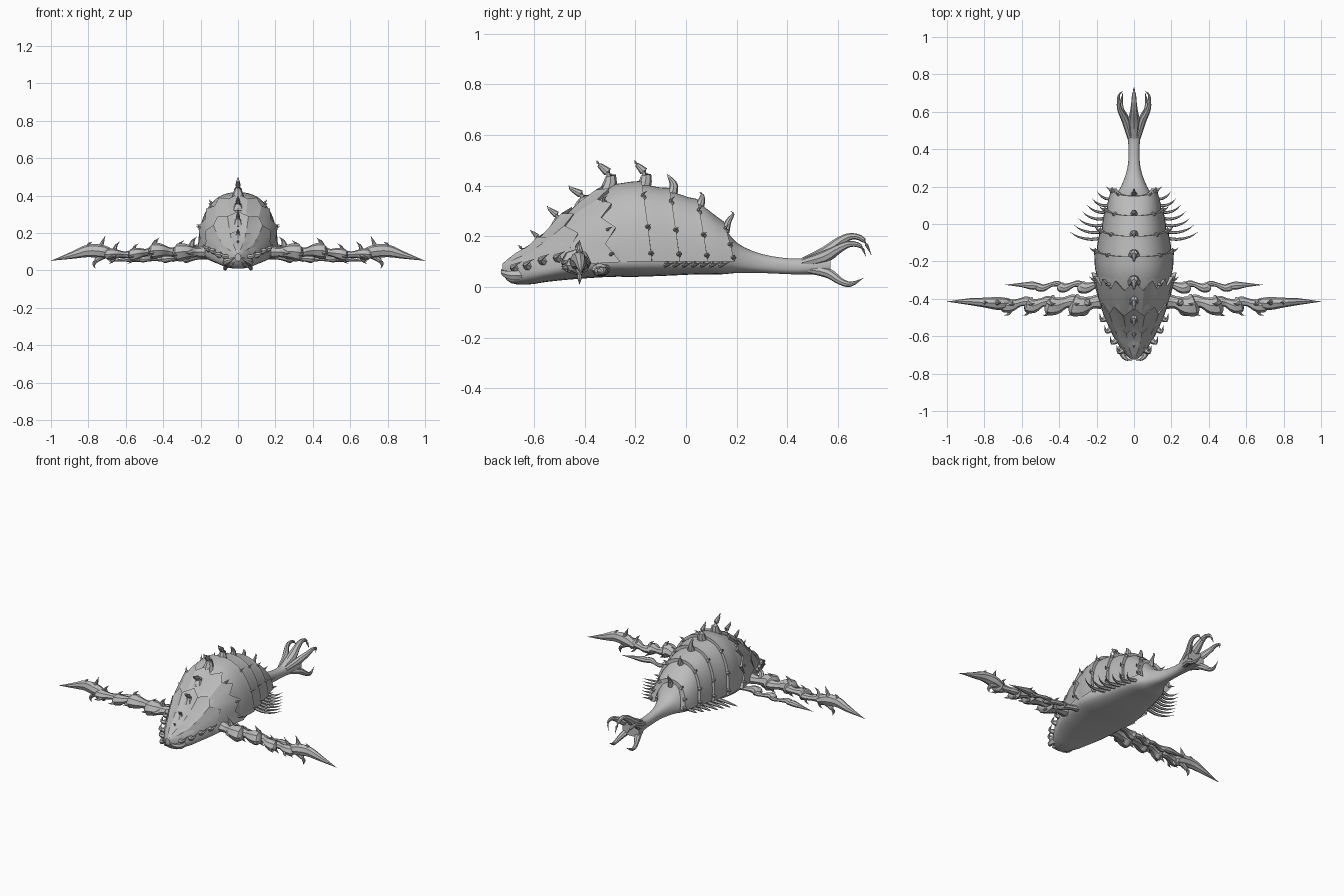
import bpy, bmesh, math
from mathutils import Vector

if "Cube" in bpy.data.objects:
    bpy.data.objects.remove(bpy.data.objects["Cube"])

mat = bpy.data.materials.new("stone grey")
mat.diffuse_color = (0.5, 0.5, 0.5, 1)
mat.use_nodes = True
mat.node_tree.nodes["Principled BSDF"].inputs["Base Color"].default_value = mat.diffuse_color


def finish(name, bm, angle=35):
    bmesh.ops.recalc_face_normals(bm, faces=bm.faces)
    me = bpy.data.meshes.new(name)
    bm.to_mesh(me)
    bm.free()
    ob = bpy.data.objects.new(name, me)
    bpy.context.collection.objects.link(ob)
    me.materials.append(mat)
    bpy.ops.object.select_all(action='DESELECT')
    ob.select_set(True)
    bpy.context.view_layer.objects.active = ob
    bpy.ops.object.shade_smooth_by_angle(angle=math.radians(angle))
    return ob


def skin(bm, rings, closed=True, caps=True):
    vs = [[bm.verts.new(p) for p in r] for r in rings]
    n = len(vs[0])
    for a, b in zip(vs, vs[1:]):
        for i in range(n if closed else n - 1):
            j = (i + 1) % n
            bm.faces.new((a[i], a[j], b[j], b[i]))
    if caps:
        bm.faces.new(vs[0])
        bm.faces.new(vs[-1])


def spline(rows, steps):
    # Catmull-Rom through rows of any width
    out = []
    for i in range(len(rows) - 1):
        p0, p1, p2 = rows[max(i - 1, 0)], rows[i], rows[i + 1]
        p3 = rows[min(i + 2, len(rows) - 1)]
        for s in range(steps):
            t = s / steps
            out.append([0.5 * (2 * b + (c - a) * t + (2 * a - 5 * b + 4 * c - d) * t * t
                        + (3 * b - a - 3 * c + d) * t ** 3) for a, b, c, d in zip(p0, p1, p2, p3)])
    return out + [list(rows[-1])]


def tubes(name, paths, mirror=True, n=8, steps=3, angle=35):
    # each path point: x, y, z, sideways radius, upward radius
    bm = bmesh.new()
    for path in paths:
        pts = spline(path, steps)
        for sx in ((1, -1) if mirror else (1,)):
            rings = []
            for i, p in enumerate(pts):
                a, b = pts[max(i - 1, 0)], pts[min(i + 1, len(pts) - 1)]
                d = (Vector(b[:3]) - Vector(a[:3])).normalized()
                ref = Vector((0, 0, 1)) if abs(d.z) < 0.8 else Vector((0, -1, 0))
                side = d.cross(ref).normalized()
                up = side.cross(d)
                ring = []
                for k in range(n):
                    t = math.tau * k / n
                    v = (Vector(p[:3]) + side * math.cos(t) * max(p[3], 0.0008)
                         + up * math.sin(t) * max(p[4], 0.0008))
                    ring.append((v.x * sx, v.y, v.z))
                rings.append(ring)
            skin(bm, rings)
    return finish(name, bm, angle)


# body stations: y, half width, top, widest height, underside
BODY = [(-.725, .015, .09, .07, .05), (-.69, .05, .12, .05, .015), (-.62, .10, .155, .06, .01),
        (-.55, .135, .21, .07, .02), (-.45, .175, .305, .09, .03), (-.3, .2, .395, .1, .04),
        (-.2, .2, .405, .1, .04), (-.06, .165, .37, .1, .045), (.05, .14, .325, .1, .05),
        (.14, .11, .25, .1, .05), (.2, .07, .175, .1, .055), (.3, .035, .13, .09, .055),
        (.42, .03, .112, .08, .05), (.5, .043, .12, .08, .05), (.57, .06, .14, .085, .05)]


def station(y):
    for a, b in zip(BODY, BODY[1:]):
        if y <= b[0]:
            t = max(0, (y - a[0]) / (b[0] - a[0]))
            return [p + (q - p) * t for p, q in zip(a, b)]
    return BODY[-1]


def power(v, e):
    return math.copysign(abs(v) ** e, v)


def arch(y, th, grow=0):
    # point on the upper body; th = 0 on the spine line, +-pi/2 at the skirt
    _, w, top, mid, _ = station(y)
    return Vector(((w + grow) * power(math.sin(th), .85), y,
                   mid + (top - mid + grow) * power(max(math.cos(th), 0), .85)))


# body core with belly and tail stalk
bm = bmesh.new()
rings = []
for y, w, top, mid, bot in spline(BODY, 3):
    ring = []
    for k in range(28):
        t = math.tau * k / 28
        c = math.cos(t)
        h = top - mid if c > 0 else mid - bot
        ring.append((w * power(math.sin(t), .85), y, mid + h * power(c, .85)))
    rings.append(ring)
skin(bm, rings)
finish("body", bm)

# overlapping back bands, each with a raised rear lip
for i, (y0, y1) in enumerate([(-.32, -.175), (-.19, -.065), (-.08, .045), (.03, .15)]):
    bm = bmesh.new()
    rings = []
    for t, g in ((0, .0), (.3, .009), (.7, .012), (1, .02), (1.01, -.012)):
        ring = []
        for k in range(33):
            th = (k / 16 - 1) * math.pi / 2
            y = y0 + (y1 - y0) * t
            p = arch(y, th, g)
            p.y += .04 * (1 - math.cos(th))
            ring.append(p)
        rings.append(ring)
    skin(bm, rings, closed=False, caps=False)
    finish("back_band_%d" % (i + 1), bm)

# rows of pointed scales on the front armour
for i, (y0, y1, half, size) in enumerate([(-.72, -.63, 3, .5), (-.67, -.57, 3, .7), (-.60, -.47, 3, 1),
                                          (-.5, -.33, 4, 1.1)]):
    bm = bmesh.new()
    rings = []
    cols = half * 4
    for t, peak, valley in ((0, .002, .002), (.55, .016, .008), (1, .03, .01), (.97, -.01, -.012)):
        ring = []
        for k in range(cols + 1):
            th = (2 * k / cols - 1) * math.pi / 2
            tip = k % 2 == 0
            y = y0 + (y1 - y0) * t
            p = arch(y, th, (peak if tip else valley) * size)
            p.y += .05 * t * (1 - math.cos(th)) + (.02 if tip else -.025) * t * size
            ring.append(p)
        rings.append(ring)
    skin(bm, rings, closed=False, caps=False)
    finish("front_scales_%d" % (i + 1), bm, 25)

# curved spines along the ridge: base y, tip y, tip z, base size
spines = []
for y, ty, tz, r in [(-.655, -.665, .165, .014), (-.595, -.615, .225, .018), (-.515, -.548, .32, .024),
                     (-.415, -.462, .4, .028), (-.31, -.352, .5, .032), (-.17, -.203, .5, .03),
                     (-.06, -.075, .445, .024), (.05, .053, .375, .02), (.155, .176, .3, .017)]:
    z = station(y)[2] - .015
    spines.append([(0, y, z, r * 1.2, r), (0, y + .012, z + (tz - z) * .5, r * .6, r * .7),
                   (0, ty + .01, z + (tz - z) * .85, r * .25, r * .3), (0, ty, tz, 0, 0)])
tubes("ridge_spines", spines, mirror=False)

# small horns along the band rims
horns = []
for y in (-.33, -.175, -.065, .045, .15):
    for deg in (38, 68, 86):
        th = math.radians(deg)
        yo = .04 * (1 - math.cos(th))
        out = Vector((math.sin(th), 0, math.cos(th)))
        p = arch(y, th, .008) + Vector((0, yo, 0))
        q = p + out * .018 - Vector((0, .004, 0))
        e = p + out * .036 + Vector((0, .012, 0))
        horns.append([(*p, .012, .012), (*q, .006, .006), (*e, 0, 0)])
tubes("rim_horns", horns, n=6, steps=2)

# fringe of thin ribs along the rear flanks
ribs = []
for i in range(7):
    y = -.07 + .036 * i
    w = station(y)[1]
    L = .175 - .014 * i
    ribs.append([(w - .03, y, .095, .011, .012), (w + L * .35, y - .012, .085, .008, .009),
                 (w + L * .75, y + .002, .088, .005, .005), (w + L, y + .028, .1, 0, 0)])
tubes("flank_ribs", ribs, n=6)


def limb(y, segs):
    # fluted segments, each flaring into a collar at its outer end
    out = []
    for x0, z0, x1, z1, r in segs:
        def at(t, s, up=0):
            return (x0 + (x1 - x0) * t, y + .012 * math.sin(t * 6), z0 + (z1 - z0) * t + up, s * r, s * r * .8)
        out.append([at(0, .45), at(.2, .75), at(.45, .6), at(.75, .95, r * .1), at(.95, 1.1), at(1.05, .5)])
    return out


# large front limbs
tubes("front_limbs", limb(-.425, [(.14, .1, .33, .095, .055), (.29, .095, .46, .105, .05),
                                  (.43, .11, .57, .08, .04), (.54, .085, .70, .085, .036)]), angle=30)
# joint thorns on the front limbs
thorns = []
for x, z, up, r in [(.25, .12, .06, .02), (.32, .11, .05, .018), (.45, .12, .055, .02), (.56, .1, .045, .014),
                    (.66, .1, .055, .015)]:
    thorns.append([(x, -.42, z, r, r), (x - .008, -.43, z + up * .6, r * .5, r * .5), (x - .03, -.425, z + up, 0, 0)])
    thorns.append([(x, -.45, z - .02, r, r), (x + .01, -.48, z - .025, r * .5, r * .5), (x + .035, -.49, z - .03, 0, 0)])
    thorns.append([(x, -.43, z - .02, r, r), (x + .01, -.42, z - .05, r * .5, r * .5), (x + .03, -.42, z - .065, 0, 0)])
tubes("limb_thorns", thorns, n=6)
# blade claws with an upper thorn and a lower hook
tubes("blade_claws", [
    [(.66, -.42, .08, .02, .02), (.72, -.425, .1, .035, .035), (.80, -.42, .105, .026, .034),
     (.88, -.415, .083, .018, .02), (1.0, -.415, .052, 0, 0)],
    [(.74, -.42, .11, .016, .02), (.725, -.42, .15, .009, .011), (.71, -.42, .185, 0, 0)],
    [(.79, -.42, .12, .014, .016), (.8, -.42, .14, .007, .008), (.78, -.42, .152, 0, 0)],
    [(.71, -.42, .085, .02, .02), (.75, -.42, .06, .014, .014), (.77, -.42, .035, .009, .009),
     (.763, -.42, .01, 0, 0)]])

# thin second limbs with pointed tips
tubes("second_limbs", limb(-.33, [(.14, .08, .29, .065, .03), (.27, .065, .4, .06, .024),
                                  (.38, .06, .52, .06, .02)]) + [
    [(.5, -.33, .06, .01, .01), (.54, -.33, .062, .022, .018), (.6, -.326, .058, .012, .011),
     (.69, -.325, .05, 0, 0)]], angle=30)

# mouth hooks and cheek thorns
mouth = [[(.05, -.62, .05, .025, .025), (.065, -.68, .045, .018, .02), (.045, -.72, .055, .01, .012),
          (.012, -.728, .07, 0, 0)],
         [(.03, -.64, .04, .02, .02), (.035, -.69, .03, .014, .012), (.02, -.715, .045, 0, 0)]]
for y, z in ((-.67, .07), (-.62, .08), (-.56, .1), (-.5, .11)):
    w = station(y)[1]
    mouth.append([(w - .01, y, z, .018, .018), (w + .018, y - .015, z + .01, .01, .01), (w + .028, y + .02, z + .03, 0, 0)])
tubes("mouth_hooks", mouth, n=6)

# grasping tail: one top hook, side hooks and lower hooks
tubes("tail_top_hook", [[(0, .46, .1, .02, .015), (0, .55, .135, .03, .025), (0, .61, .18, .02, .02),
                         (0, .655, .2, .014, .013), (0, .7, .185, .01, .01), (0, .732, .125, 0, 0)]], mirror=False)
tubes("tail_side_hooks", [
    [(.02, .46, .095, .015, .015), (.045, .55, .12, .02, .024), (.075, .61, .155, .014, .017),
     (.082, .65, .17, .01, .012), (.08, .69, .16, .006, .008), (.06, .71, .12, 0, 0)],
    [(.02, .48, .07, .015, .015), (.045, .56, .055, .02, .02), (.065, .61, .022, .013, .014),
     (.068, .65, .011, .009, .01), (.06, .7, .035, 0, 0)]])
